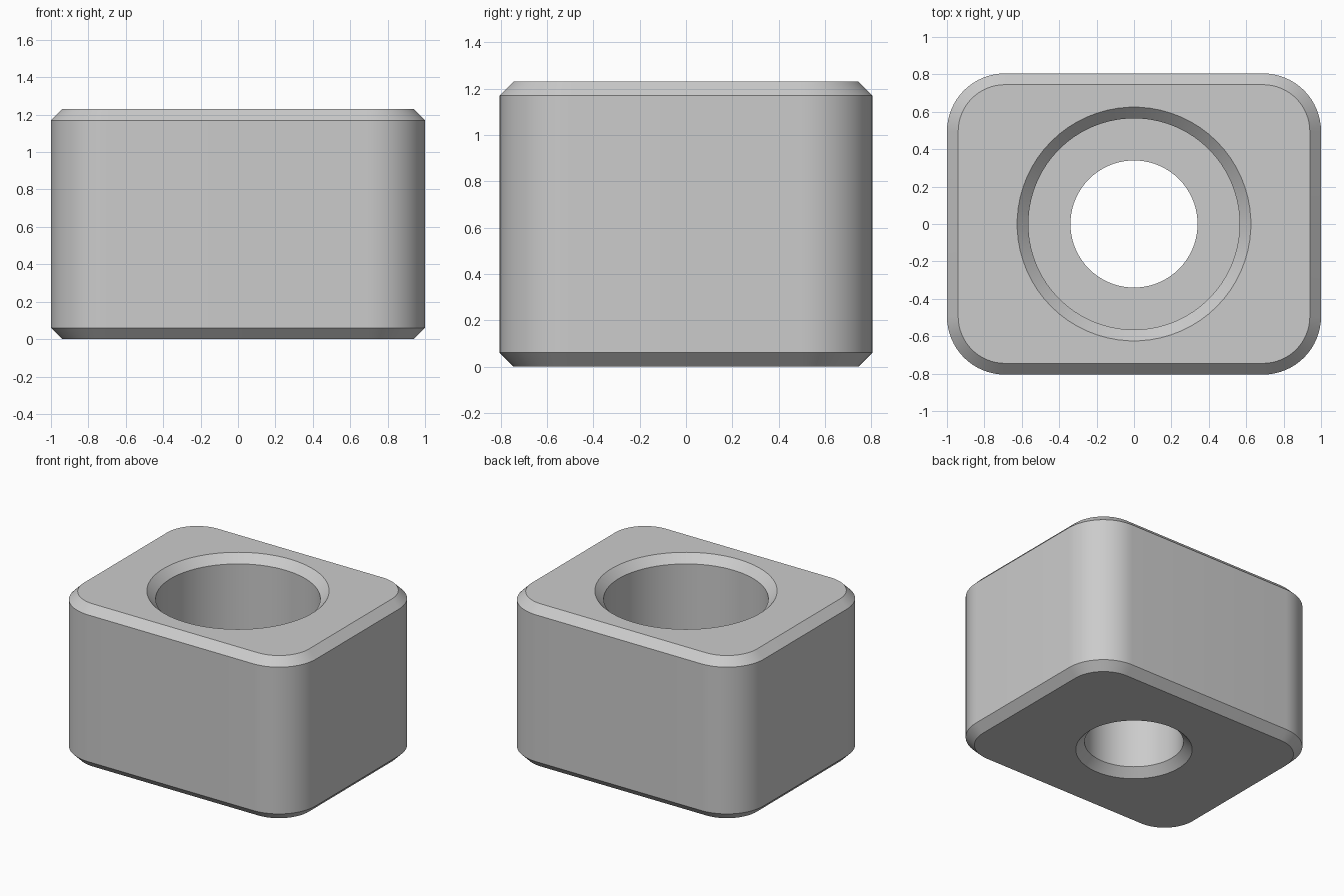
import bpy
import bmesh
from math import cos, sin, pi, radians

STEPS = 16                    # segments per rounded corner
COUNT = 4 * (STEPS + 1)       # vertices in every ring
HALF_X, HALF_Y, HEIGHT = 1.0, 0.805, 1.23
CORNER, CHAMFER = 0.31, 0.06
BORE, HOLE, LEDGE = 0.565, 0.34, 0.54

cube = bpy.data.objects.get("Cube")
if cube:
    bpy.data.objects.remove(cube, do_unlink=True)


def rounded_ring(inset, z):
    """Rounded rectangle, counter-clockwise from the +x side."""
    radius = CORNER - inset
    points = []
    for k, (sx, sy) in enumerate([(1, 1), (-1, 1), (-1, -1), (1, -1)]):
        for j in range(STEPS + 1):
            a = (k + j / STEPS) * pi / 2
            points.append((sx * (HALF_X - CORNER) + radius * cos(a),
                           sy * (HALF_Y - CORNER) + radius * sin(a), z))
    return points


def circle_ring(radius, z):
    """Circle whose vertices line up with the rounded rectangle."""
    angles = [pi / 4 + (i - STEPS / 2) * 2 * pi / COUNT for i in range(COUNT)]
    return [(radius * cos(a), radius * sin(a), z) for a in angles]


# Closed section: up the outside, then down through the stepped hole
sections = [
    rounded_ring(CHAMFER, 0),
    rounded_ring(0, CHAMFER),
    rounded_ring(0, HEIGHT - CHAMFER),
    rounded_ring(CHAMFER, HEIGHT),
    circle_ring(BORE + CHAMFER, HEIGHT),
    circle_ring(BORE, HEIGHT - CHAMFER),
    circle_ring(BORE, LEDGE),
    circle_ring(HOLE, LEDGE),
    circle_ring(HOLE, CHAMFER),
    circle_ring(HOLE + CHAMFER, 0),
]

# Skin neighbouring rings, joining the last back to the first
bm = bmesh.new()
rings = [[bm.verts.new(p) for p in points] for points in sections]
for s, lower in enumerate(rings):
    upper = rings[(s + 1) % len(rings)]
    for i in range(COUNT):
        n = (i + 1) % COUNT
        bm.faces.new((lower[i], lower[n], upper[n], upper[i]))
bmesh.ops.recalc_face_normals(bm, faces=bm.faces)
mesh = bpy.data.meshes.new("counterbored_block")
bm.to_mesh(mesh)
bm.free()

block = bpy.data.objects.new("counterbored_block", mesh)
bpy.context.collection.objects.link(block)

# Plain grey
grey = bpy.data.materials.new("light_grey")
grey.use_nodes = True
colour = (0.6, 0.6, 0.6, 1)
grey.diffuse_color = colour
grey.node_tree.nodes["Principled BSDF"].inputs["Base Color"].default_value = colour
mesh.materials.append(grey)

# Smooth round walls, crisp chamfers
bpy.ops.object.select_all(action='DESELECT')
block.select_set(True)
bpy.context.view_layer.objects.active = block
bpy.ops.object.shade_smooth_by_angle(angle=radians(30))
